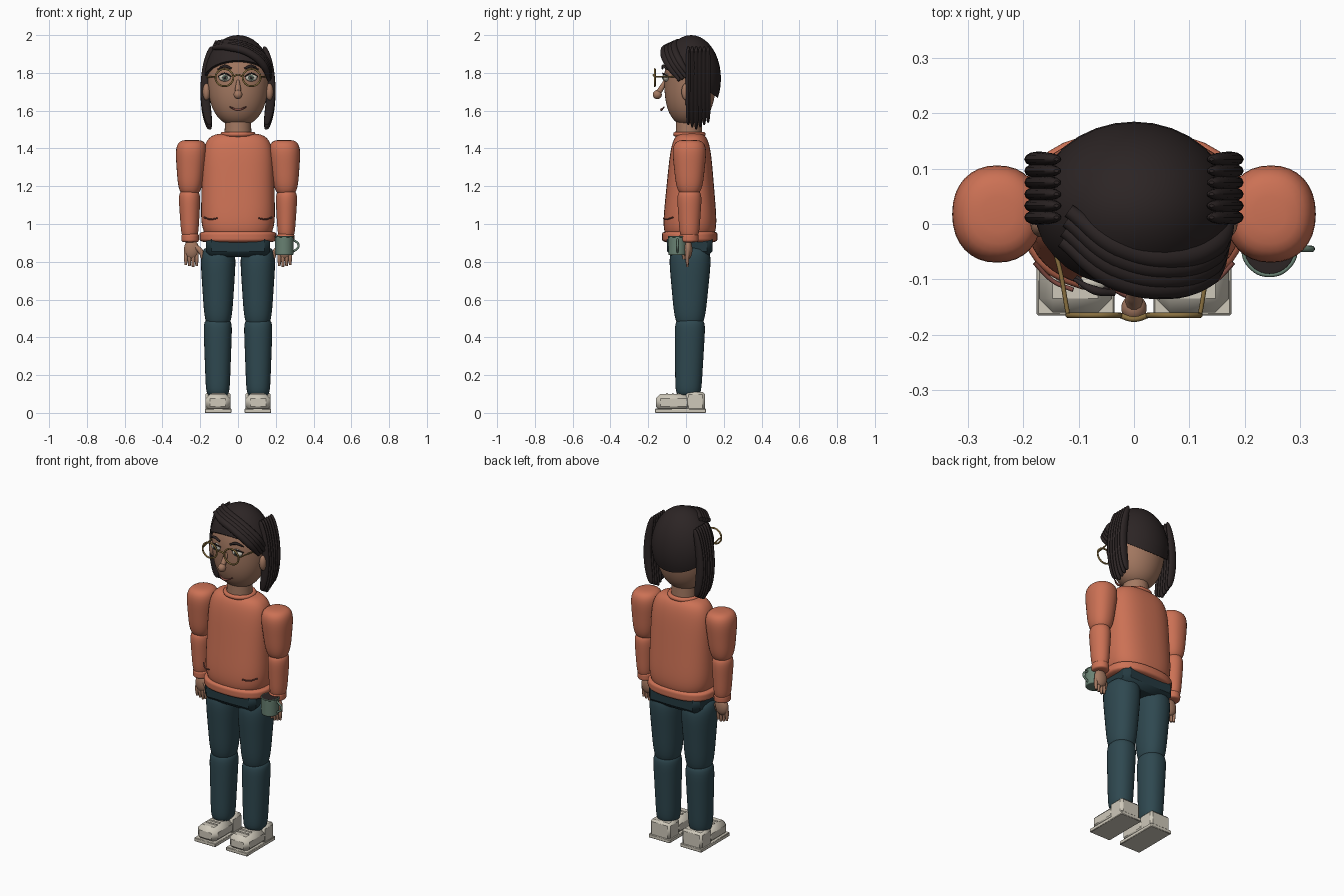
import bpy, bmesh, math
from mathutils import Matrix, Vector

if "Cube" in bpy.data.objects:
    bpy.data.objects.remove(bpy.data.objects["Cube"], do_unlink=True)


def material(name, *rgb):
    mat = bpy.data.materials.new(name)
    mat.use_nodes = True
    mat.diffuse_color = (*rgb, 1)
    mat.node_tree.nodes["Principled BSDF"].inputs["Base Color"].default_value = (*rgb, 1)
    return mat


ORANGE = material("sweater orange", .6, .165, .09)
SKIN = material("skin", .37, .19, .12)
HAIR = material("dark hair", .025, .018, .018)
TEAL = material("trouser teal", .028, .065, .08)
BELT = material("waist teal", .018, .042, .052)
CREAM = material("cream white", .62, .58, .49)
GREEN = material("mug green", .14, .22, .17)
GOLD = material("frame gold", .25, .16, .05)
IRIS = material("iris grey green", .09, .13, .1)
LIP = material("lip", .22, .07, .055)
parts = []


def link(name, data):
    ob = bpy.data.objects.new(name, data)
    bpy.context.collection.objects.link(ob)
    return ob


def finish(name, bm, mat):
    bmesh.ops.recalc_face_normals(bm, faces=bm.faces)
    mesh = bpy.data.meshes.new(name)
    bm.to_mesh(mesh)
    bm.free()
    mesh.materials.append(mat)
    parts.append(link(name, mesh))


def barrel(name, mat, low, high, r_low, r_high, ends=5, square=2, bow=0, sides=32, rows=20):
    """Tapered body between two centres; ends and square set how boxy its side and section are."""
    bm = bmesh.new()
    rings = []
    for row in range(rows + 1):
        turn = math.cos(math.pi * (row + .5) / (rows + 1))
        t = (1 - turn) / 2
        center = Vector(low).lerp(Vector(high), t)
        center.x += bow * (1 - turn * turn)
        center.z = low[2] + (high[2] - low[2]) * (t if 0 < row < rows else row / rows)
        radius = Vector(r_low).lerp(Vector(r_high), t) * (1 - abs(turn) ** ends) ** (1 / ends)
        ring = []
        for k in range(sides):
            c, s = math.cos(math.tau * k / sides), math.sin(math.tau * k / sides)
            x = radius.x * math.copysign(abs(c) ** (2 / square), c)
            y = radius.y * math.copysign(abs(s) ** (2 / square), s)
            ring.append(bm.verts.new(center + Vector((x, y, 0))))
        rings.append(ring)
    for a, b in zip(rings, rings[1:]):
        for k in range(sides):
            bm.faces.new((a[k - 1], a[k], b[k], b[k - 1]))
    bm.faces.new(rings[0])
    bm.faces.new(rings[-1])
    finish(name, bm, mat)


def ellipsoid(center, size):
    bm = bmesh.new()
    bmesh.ops.create_uvsphere(bm, u_segments=32, v_segments=20, radius=1)
    bmesh.ops.scale(bm, vec=size, verts=bm.verts)
    bmesh.ops.translate(bm, vec=center, verts=bm.verts)
    return bm


def ball(name, mat, center, size):
    finish(name, ellipsoid(center, size), mat)


def box(name, mat, low, high, chamfer):
    bm = bmesh.new()
    bmesh.ops.create_cube(bm, size=1)
    bmesh.ops.scale(bm, vec=Vector(high) - Vector(low), verts=bm.verts)
    bmesh.ops.translate(bm, vec=(Vector(high) + Vector(low)) / 2, verts=bm.verts)
    bmesh.ops.bevel(bm, geom=bm.edges[:], offset=chamfer, segments=1, affect="EDGES")
    finish(name, bm, mat)


def tube(name, mat, thickness, points, taper=(1, 1), closed=False):
    """Round cord through points; taper scales the first and last of them."""
    curve = bpy.data.curves.new(name, "CURVE")
    curve.dimensions = "3D"
    curve.bevel_depth, curve.bevel_resolution = thickness, 3
    curve.resolution_u, curve.use_fill_caps = 8, True
    spline = curve.splines.new("BEZIER")
    spline.bezier_points.add(len(points) - 1)
    spline.use_cyclic_u = closed
    for knot, point in zip(spline.bezier_points, points):
        knot.co = point
        knot.handle_left_type = knot.handle_right_type = "AUTO"
    spline.bezier_points[0].radius, spline.bezier_points[-1].radius = taper
    curve.materials.append(mat)
    ob = link(name, curve)
    bpy.ops.object.select_all(action="DESELECT")
    ob.select_set(True)
    bpy.context.view_layer.objects.active = ob
    bpy.ops.object.convert(target="MESH")
    parts.append(bpy.context.object)


def hoop(name, mat, thickness, center, across, along):
    angles = [math.tau * k / 8 for k in range(8)]
    tube(name, mat, thickness, [Vector(center) + Vector(across) * math.cos(a)
                                + Vector(along) * math.sin(a) for a in angles], closed=True)


# Sweater body, hem, collar and trouser waist
barrel("sweater", ORANGE, (0, .02, .91), (0, .025, 1.48), (.2, .152), (.185, .1),
       square=2.5, sides=48, rows=32)
barrel("sweater_hem", ORANGE, (0, .02, .9), (0, .02, .965), (.204, .147), (.204, .147), square=2.5)
hoop("collar", ORANGE, .013, (0, .018, 1.475), (.08, 0, 0), (0, .073, 0))
box("trouser_waist", BELT, (-.17, -.1, .825), (.17, .14, .95), .03)

# Neck and head
barrel("neck", SKIN, (0, .015, 1.44), (0, .015, 1.58), (.072, .07), (.068, .068), ends=20)
barrel("head", SKIN, (0, .015, 1.52), (0, .03, 1.96), (.144, .126), (.178, .148),
       ends=2.5, sides=48, rows=32)

# Hair cap trimmed by a sloping hairline
cap = ellipsoid((0, .027, 1.77), (.18, .158, .23))
bmesh.ops.bisect_plane(cap, geom=cap.verts[:] + cap.edges[:] + cap.faces[:],
                       plane_co=(0, 0, 1.785), plane_no=(0, .7, 1), clear_inner=True)
bmesh.ops.holes_fill(cap, edges=[e for e in cap.edges if e.is_boundary])
finish("hair_cap", cap, HAIR)

# Swept fringe
sweep = [(-.13, -.03, 1.935), (-.04, -.095, 1.935), (.06, -.115, 1.905),
         (.135, -.09, 1.84), (.165, -.035, 1.76)]
for i in range(4):
    shift = Vector((.004, .018, .008)) * i
    tube(f"fringe_{i}", HAIR, .021, [Vector(p) + shift for p in sweep], taper=(.6, .4))

# Nose, mouth and spectacle bridge
tube("nose_bridge", SKIN, .015, [(0, -.11, 1.76), (0, -.13, 1.72), (0, -.15, 1.69)], taper=(.5, 1))
ball("nose_tip", SKIN, (0, -.152, 1.685), (.023, .024, .024))
tube("mouth", LIP, .007, [(-.045, -.115, 1.62), (0, -.13, 1.605), (.045, -.115, 1.62)],
     taper=(.4, .4))
tube("glasses_bridge", GOLD, .005, [(-.026, -.165, 1.78), (0, -.172, 1.79), (.026, -.165, 1.78)])

# Left side hair made of vertical locks
for i in range(6):
    y = .012 + .021 * i
    barrel(f"left_hair_lock_{i}", HAIR, (.15, y, 1.5 + .012 * abs(i - 2)), (.14, y, 1.94),
           (.026, .014), (.022, .014), ends=3, bow=.029, sides=12)

# Left ear, eye, brow and spectacles
ball("left_ear", SKIN, (.167, 0, 1.7), (.02, .024, .045))
for layer, mat, y, size in (("eye", CREAM, -.106, (.032, .016, .02)),
                            ("iris", IRIS, -.119, (.014, .006, .015)),
                            ("pupil", HAIR, -.124, (.007, .003, .007))):
    ball(f"left_{layer}", mat, (.07, y, 1.775), size)
tube("left_upper_lid", HAIR, .004, [(.037, -.108, 1.78), (.07, -.122, 1.797), (.104, -.096, 1.78)])
tube("left_brow", HAIR, .008, [(.035, -.125, 1.823), (.07, -.12, 1.836), (.108, -.1, 1.818)],
     taper=(.7, .4))
hoop("left_glasses_rim", GOLD, .005, (.072, -.165, 1.775), (.047, 0, 0), (0, 0, .045))
tube("left_glasses_temple", GOLD, .004, [(.119, -.165, 1.78), (.14, -.06, 1.78), (.168, .01, 1.775)])

# Left sleeve, cuff and pocket seam
barrel("left_upper_sleeve", ORANGE, (.255, .018, 1.15), (.245, .018, 1.445),
       (.06, .066), (.09, .097), ends=4, square=2.2)
barrel("left_lower_sleeve", ORANGE, (.255, .018, .92), (.257, .018, 1.18), (.044, .05), (.06, .068))
barrel("left_cuff", ORANGE, (.253, .016, .903), (.253, .016, .95), (.046, .05), (.046, .05))
tube("left_pocket_seam", LIP, .004, [(.11, -.119, 1.03), (.145, -.104, 1.025), (.18, -.07, 1.035)])

# Left hand with four fingers and a thumb
ball("left_palm", SKIN, (.246, .01, .865), (.04, .024, .052))
for i in range(4):
    x = .219 + .019 * i
    tip = .772 + .006 * abs(i - 1)
    tube(f"left_finger_{i}", SKIN, .011, [(x, .01, .86), (x, .006, .82), (x, .008, tip)], taper=(1, .6))
tube("left_thumb", SKIN, .014, [(.225, .005, .88), (.198, -.008, .855), (.188, -.012, .815)],
     taper=(1, .5))

# Left trouser leg
barrel("left_thigh", TEAL, (.105, .02, .45), (.105, .022, .88), (.07, .077), (.098, .118), square=2.2)
barrel("left_shin", TEAL, (.107, .012, .09), (.107, .022, .495), (.062, .068), (.077, .082),
       ends=8, square=2.2)

# Left shoe: sole slab, chamfered toe, heel and laces
box("left_sole", CREAM, (.035, -.165, 0), (.176, .105, .022), .003)
box("left_shoe_toe", CREAM, (.04, -.16, .01), (.172, .03, .1), .025)
box("left_shoe_heel", CREAM, (.04, 0, .01), (.172, .1, .11), .012)
for i in range(3):
    y = -.1 + .03 * i
    tube(f"left_lace_{i}", CREAM, .005, [(.07, y, .1), (.14, y, .1)])

# Mirror every left part to the right side
for ob in [p for p in parts if p.name.startswith("left_")]:
    mesh = ob.data.copy()
    mesh.transform(Matrix.Scale(-1, 4, (1, 0, 0)))
    mesh.flip_normals()
    parts.append(link(ob.name.replace("left", "right"), mesh))

# Mug with dark drink, held in the left hand
barrel("mug", GREEN, (.245, -.045, .835), (.245, -.045, .935), (.048, .048), (.05, .05), ends=20)
hoop("mug_rim", GREEN, .004, (.245, -.045, .933), (.047, 0, 0), (0, .047, 0))
barrel("mug_drink", HAIR, (.245, -.045, .93), (.245, -.045, .937), (.045, .045), (.045, .045), ends=20)
tube("mug_handle", GREEN, .006, [(.29, -.045, .92), (.321, -.045, .885), (.288, -.045, .85)])

# Smooth shading with sharp edges kept
bpy.ops.object.select_all(action="DESELECT")
for ob in parts:
    ob.select_set(True)
bpy.context.view_layer.objects.active = parts[0]
bpy.ops.object.shade_smooth_by_angle(angle=math.radians(40))
